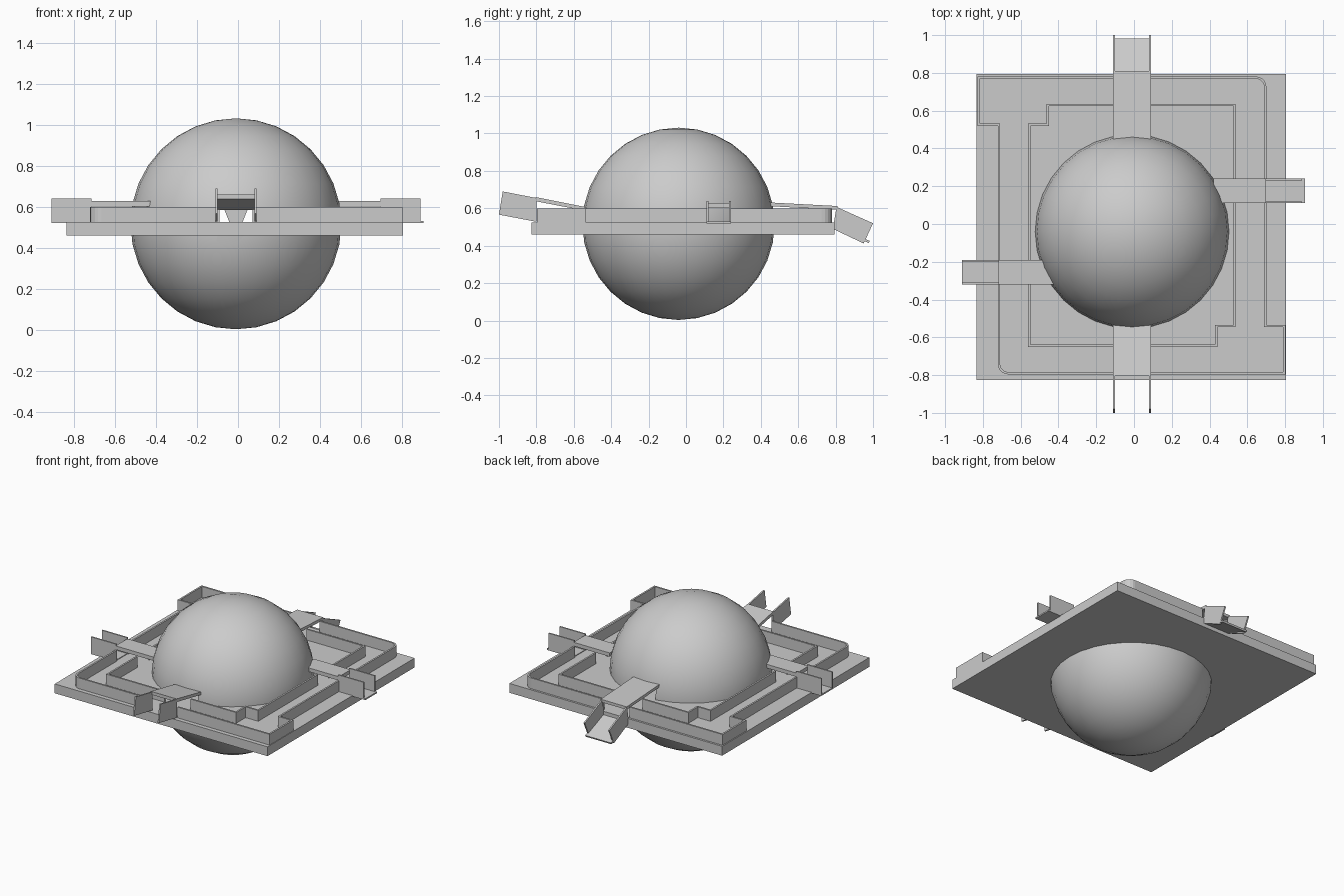
import bpy, bmesh, math
from mathutils import Vector

if "Cube" in bpy.data.objects:
    bpy.data.objects.remove(bpy.data.objects["Cube"])


def make_object(name, bm):
    bmesh.ops.recalc_face_normals(bm, faces=bm.faces)
    mesh = bpy.data.meshes.new(name)
    bm.to_mesh(mesh)
    bm.free()
    ob = bpy.data.objects.new(name, mesh)
    bpy.context.collection.objects.link(ob)
    return ob


def prism(name, outline, axis, a, b):
    """Extrude a 2D outline along an axis from a to b."""
    bm = bmesh.new()
    put = {'x': lambda p, t: (t, p[0], p[1]),
           'y': lambda p, t: (p[0], t, p[1]),
           'z': lambda p, t: (p[0], p[1], t)}[axis]
    face = bm.faces.new([bm.verts.new(put(p, a)) for p in outline])
    ext = bmesh.ops.extrude_face_region(bm, geom=[face])
    d = Vector(put((0, 0), b - a))
    bmesh.ops.translate(bm, vec=d, verts=[v for v in ext['geom'] if isinstance(v, bmesh.types.BMVert)])
    return make_object(name, bm)


def box(name, x0, x1, y0, y1, z0, z1):
    return prism(name, [(x0, y0), (x1, y0), (x1, y1), (x0, y1)], 'z', z0, z1)


def wall(name, path, z0=0.52, z1=0.60, t=0.012):
    """Thin mitred wall along an open path."""
    pts = [Vector(p) for p in path]
    left, right = [], []
    for i, p in enumerate(pts):
        a = (p - pts[i - 1]).normalized() if i else None
        b = (pts[i + 1] - p).normalized() if i < len(pts) - 1 else None
        a, b = a or b, b or a
        n1, n2 = Vector((-a.y, a.x)), Vector((-b.y, b.x))
        m = (n1 + n2) / (1 + n1.dot(n2)) * t / 2
        left.append(p + m)
        right.append(p - m)
    return prism(name, left + right[::-1], 'z', z0, z1)


def arc(cx, cy, r, a0, a1, n=5):
    return [(cx + r * math.cos(math.radians(a0 + (a1 - a0) * i / n)),
             cy + r * math.sin(math.radians(a0 + (a1 - a0) * i / n))) for i in range(n + 1)]


# Base plate
box("base_plate", -0.835, 0.805, -0.825, 0.795, 0.46, 0.525)

# Sphere with doorways through front and back
bpy.ops.mesh.primitive_uv_sphere_add(segments=32, ring_count=16, radius=0.514,
                                     location=(-0.01, -0.04, 0.517))
sphere = bpy.context.object
sphere.name = "central_sphere"
cutter = box("doorway_cutter", -0.09, 0.07, -0.8, 0.8, 0.51, 0.59)
cutter.hide_render = True
cut = sphere.modifiers.new("doorways", 'BOOLEAN')
cut.operation = 'DIFFERENCE'
cut.solver = 'EXACT'
cut.object = cutter
bpy.context.view_layer.objects.active = sphere
bpy.ops.object.modifier_apply(modifier=cut.name)
bpy.data.objects.remove(cutter)
bpy.ops.object.shade_smooth_by_angle(angle=math.radians(30))
# Small pillar inside the passage
prism("inner_pillar", [(-0.04, 0.52), (0.02, 0.52), (0.05, 0.595), (-0.07, 0.595)], 'y', -0.1, 0.02)

# Outer and inner maze walls, open where the passages cross
walls = {
    "outer_wall": [
        [(0.09, 0.775), *arc(0.645, 0.725, 0.05, 90, 0), (0.695, 0.24)],
        [(0.695, 0.11), (0.695, -0.54), (0.795, -0.54), (0.795, -0.79), (0.09, -0.79)],
        [(-0.11, -0.79), *arc(-0.665, -0.74, 0.05, 270, 180), (-0.715, -0.32)],
        [(-0.715, -0.19), (-0.715, 0.525), (-0.822, 0.525), (-0.822, 0.775), (-0.11, 0.775)]],
    "inner_wall": [
        [(0.09, 0.63), (0.532, 0.63), (0.532, 0.24)],
        [(0.532, 0.11), (0.532, -0.54), (0.435, -0.54), (0.435, -0.645), (0.09, -0.645)],
        [(-0.11, -0.645), (-0.555, -0.645), (-0.555, -0.32)],
        [(-0.555, -0.19), (-0.555, 0.525), (-0.457, 0.525), (-0.457, 0.63), (-0.11, 0.63)]],
}
for name, paths in walls.items():
    for i, path in enumerate(paths):
        wall(f"{name}_{i}", path)

# Side passages: flat roof and open channel
T = 0.01
for name, r0, r1, x0, x1, y0, y1, f0, f1 in [
        ("left", -0.72, -0.41, -0.91, -0.715, -0.32, -0.19, -0.91, -0.715),
        ("right", 0.42, 0.70, 0.695, 0.89, 0.11, 0.24, 0.695, 0.905)]:
    box(name + "_passage_roof", r0, r1, y0, y1, 0.602, 0.628)
    box(name + "_channel_floor", f0, f1, y0, y1, 0.52, 0.53)
    for y in (y0, y1 - T):
        box(name + "_channel_side", x0, x1, y, y + T, 0.52, 0.64)

# Front and back passages: sloped roof and tilted side panels
X0, X1 = -0.11, 0.09
prism("front_roof", [(-0.53, 0.585), (-0.53, 0.605), (-0.805, 0.66), (-0.805, 0.638)], 'x', X0, X1)
prism("back_roof", [(0.43, 0.612), (0.43, 0.632), (0.81, 0.612), (0.81, 0.592)], 'x', X0, X1)
front_side = [(-0.80, 0.528), (-0.80, 0.655), (-0.98, 0.69), (-1.0, 0.566)]
back_side = [(0.805, 0.607), (1.0, 0.52), (0.95, 0.412), (0.785, 0.49)]
for x in (X0, X1 - T):
    prism("front_side_panel", front_side, 'x', x, x + T)
    prism("back_side_panel", back_side, 'x', x, x + T)
prism("back_channel_floor", [(0.785, 0.505), (0.785, 0.49), (0.977, 0.415), (0.982, 0.426)], 'x', X0, X1)
